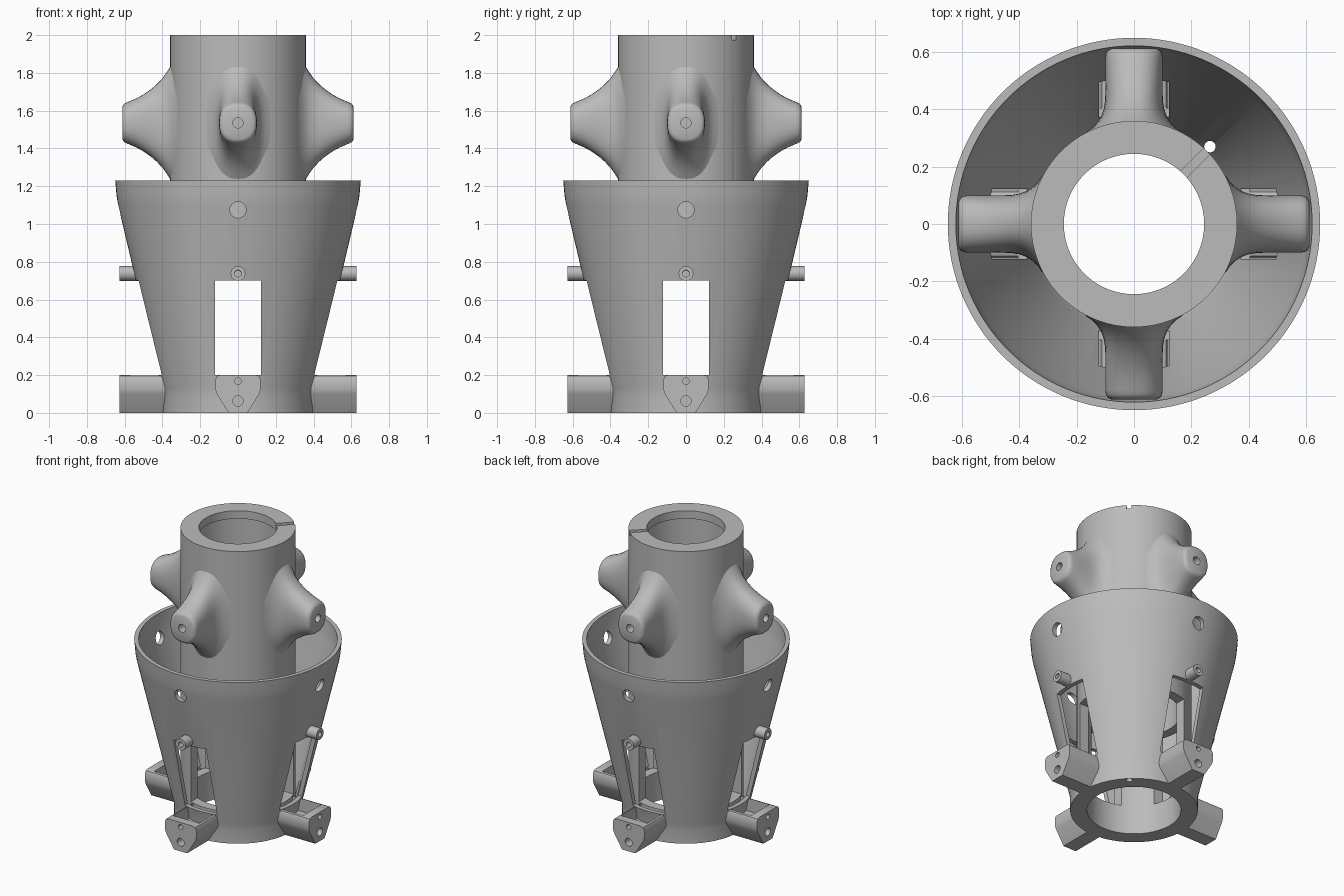
import bpy, bmesh, math
from mathutils import Matrix, Vector

if "Cube" in bpy.data.objects:
    bpy.data.objects.remove(bpy.data.objects["Cube"])

grey = bpy.data.materials.new("plain grey")
grey.diffuse_color = (0.5, 0.5, 0.5, 1)
grey.use_nodes = True
grey.node_tree.nodes["Principled BSDF"].inputs["Base Color"].default_value = grey.diffuse_color


def finish(bm, name, helper=False):
    bmesh.ops.recalc_face_normals(bm, faces=bm.faces)
    mesh = bpy.data.meshes.new(name)
    bm.to_mesh(mesh)
    bm.free()
    ob = bpy.data.objects.new(name, mesh)
    bpy.context.collection.objects.link(ob)
    mesh.materials.append(grey)
    ob.hide_render = helper
    return ob


def smooth(ob):
    bpy.ops.object.select_all(action='DESELECT')
    bpy.context.view_layer.objects.active = ob
    ob.select_set(True)
    bpy.ops.object.shade_smooth_by_angle(angle=math.radians(35))


def cut(ob, cutter):
    mod = ob.modifiers.new("cut", 'BOOLEAN')
    mod.operation, mod.solver, mod.object = 'DIFFERENCE', 'EXACT', cutter
    bpy.context.view_layer.objects.active = ob
    bpy.ops.object.modifier_apply(modifier=mod.name)
    bpy.data.objects.remove(cutter)


def box(bm, lo, hi, rot=0):
    lo, hi = Vector(lo), Vector(hi)
    m = Matrix.Rotation(rot, 4, 'Z') @ Matrix.Translation((lo + hi) / 2) @ Matrix.Diagonal((hi - lo).to_4d())
    bmesh.ops.create_cube(bm, size=1, matrix=m)


def rod(bm, r, a, b, z, rot=0, seg=32):
    """Cylinder pointing outwards, from distance a to b at height z."""
    m = (Matrix.Rotation(rot, 4, 'Z') @ Matrix.Translation((0, -(a + b) / 2, z))
         @ Matrix.Rotation(math.pi / 2, 4, 'X'))
    bmesh.ops.create_cone(bm, cap_ends=True, segments=seg, radius1=r, radius2=r, depth=b - a, matrix=m)


def loft(bm, rings, rot=0):
    """Skin a list of equal-length rings and cap both ends."""
    m = Matrix.Rotation(rot, 4, 'Z')
    vs = [[bm.verts.new(m @ Vector(p)) for p in ring] for ring in rings]
    n = len(vs[0])
    for a, b in zip(vs, vs[1:]):
        for i in range(n):
            bm.faces.new((a[i], a[(i + 1) % n], b[(i + 1) % n], b[i]))
    bm.faces.new(vs[0])
    bm.faces.new(vs[-1][::-1])


QUARTERS = [i * math.pi / 2 for i in range(4)]

# Body: inner tube with top lip and flared outer shell, one turned section
profile = [(.294, 0), (.4, 0), (.4, .09), (.405, .13), (.635, 1.1), (.643, 1.15), (.65, 1.23),
           (.622, 1.23), (.615, 1.15), (.605, 1.1), (.375, .13), (.36, .09),
           (.36, 2), (.245, 2), (.245, 1.945), (.294, 1.945)]
SEG = 128
bm = bmesh.new()
cols = []
for i in range(SEG):
    t = 2 * math.pi * i / SEG
    cols.append([bm.verts.new((r * math.cos(t), r * math.sin(t), z)) for r, z in profile])
for i in range(SEG):
    a, b = cols[i], cols[(i + 1) % SEG]
    for j in range(len(profile)):
        k = (j + 1) % len(profile)
        bm.faces.new((a[j], b[j], b[k], a[k]))
body = finish(bm, "body")

# Windows, shell holes, top notch and wire hole
bm = bmesh.new()
for q in QUARTERS:
    box(bm, (-.123, -.8, .2), (.123, -.25, .7), q)
    rod(bm, .043, .5, .75, 1.075, q)
    rod(bm, .018, .45, .6, .735, q)
box(bm, (-.016, -.45, 1.975), (.016, -.2, 2.1), math.radians(135))
bmesh.ops.create_cone(bm, cap_ends=True, segments=24, radius1=.02, radius2=.02, depth=.8,
                      matrix=Matrix.Translation((.265, .27, .3)))
cut(body, finish(bm, "body_cutter", True))
smooth(body)

# Flared bosses on the upper tube: distance, half width, half height
SECTIONS = [(.32, .17, .36), (.335, .148, .335), (.355, .128, .305), (.375, .115, .272),
            (.40, .106, .237), (.43, .101, .205), (.46, .1, .179), (.50, .1, .151),
            (.54, .1, .129), (.58, .1, .112), (.595, .098, .106), (.606, .092, .098), (.612, .08, .085)]


def boss_ring(d, w, h, n=40):
    ring = []
    for i in range(n):
        c, s = math.cos(2 * math.pi * i / n), math.sin(2 * math.pi * i / n)
        ring.append((math.copysign(abs(c) ** .85, c) * w, -d, 1.535 + math.copysign(abs(s) ** .85, s) * h))
    return ring


for i, q in enumerate(QUARTERS):
    bm = bmesh.new()
    loft(bm, [boss_ring(*s) for s in SECTIONS], q)
    boss = finish(bm, f"boss_{i + 1}")
    bm = bmesh.new()
    rod(bm, .027, .45, .7, 1.535, q)
    cut(boss, finish(bm, "boss_cutter", True))
    smooth(boss)

    # Hinge pin above each window
    bm = bmesh.new()
    rod(bm, .039, .522, .627, .738, q)
    pin = finish(bm, f"pin_{i + 1}")
    bm = bmesh.new()
    rod(bm, .018, .4, .7, .738, q)
    cut(pin, finish(bm, "pin_cutter", True))
    smooth(pin)

    # Foot: tapered bracket with a trough behind its end plate
    half = [(.05, 0), (.112, .1), (.12, .125), (.12, .175), (.112, .194), (.095, .2)]
    outline = half + [(-x, z) for x, z in reversed(half)]
    bm = bmesh.new()
    loft(bm, [[(x, -d, z) for x, z in outline] for d in (.34, .627)], q)
    foot = finish(bm, f"foot_{i + 1}")
    bm = bmesh.new()
    box(bm, (-.1, -.57, .11), (.1, -.3, .3), q)
    rod(bm, .027, .5, .7, .063, q)
    rod(bm, .017, .59, .7, .168, q)
    cut(foot, finish(bm, "foot_cutter", True))
    smooth(foot)
